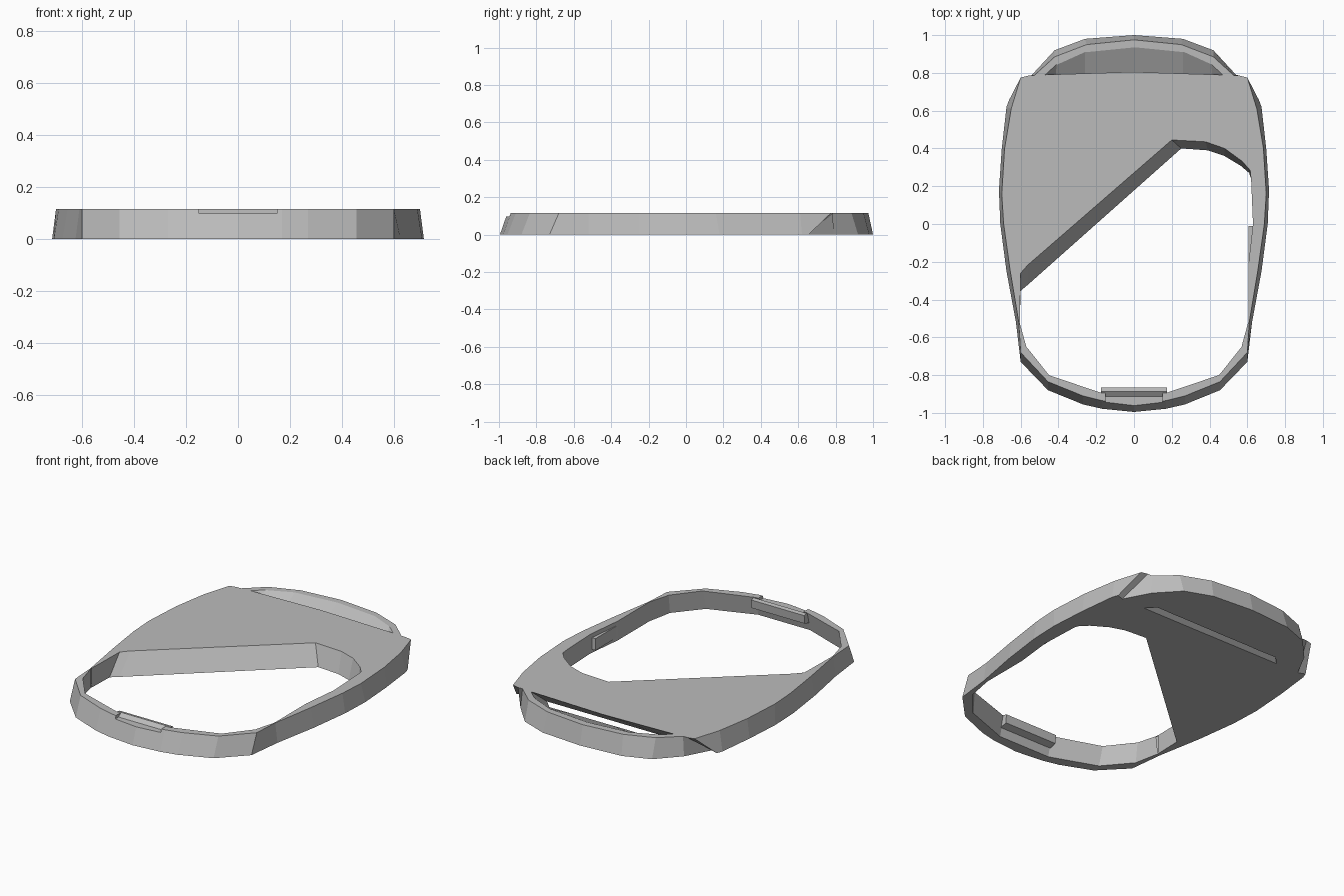
import bpy
import bmesh

HEIGHT = 0.115

default_cube = bpy.data.objects.get("Cube")
if default_cube:
    bpy.data.objects.remove(default_cube, do_unlink=True)

grey = bpy.data.materials.new("plain grey")
grey.use_nodes = True
grey.diffuse_color = (0.5, 0.5, 0.5, 1)
grey.node_tree.nodes["Principled BSDF"].inputs["Base Color"].default_value = (0.5, 0.5, 0.5, 1)


def prism(name, lower, upper):
    """Solid between two matching loops of 3D points."""
    bm = bmesh.new()
    low = [bm.verts.new(p) for p in lower]
    high = [bm.verts.new(p) for p in upper]
    bm.faces.new(low)
    bm.faces.new(high)
    count = len(low)
    for i in range(count):
        j = (i + 1) % count
        bm.faces.new((low[i], low[j], high[j], high[i]))
    bmesh.ops.recalc_face_normals(bm, faces=bm.faces)
    mesh = bpy.data.meshes.new(name)
    bm.to_mesh(mesh)
    bm.free()
    mesh.materials.append(grey)
    obj = bpy.data.objects.new(name, mesh)
    bpy.context.collection.objects.link(obj)
    return obj


def loft(name, rows, extend=0.0):
    """Rows hold top x, y and bottom x, y; extend pushes both caps outward."""
    def at(t):
        return [(bx + (tx - bx) * t, by + (ty - by) * t, HEIGHT * t)
                for tx, ty, bx, by in rows]
    return prism(name, at(-extend), at(1 + extend))


def box(name, x0, x1, y0, y1, z0, z1):
    corners = [(x0, y0), (x1, y0), (x1, y1), (x0, y1)]
    return prism(name, [(x, y, z0) for x, y in corners],
                 [(x, y, z1) for x, y in corners])


def mirrored(half):
    """Complete a loop whose first and last rows lie on the centre line."""
    return half + [(-a, b, -c, d) for a, b, c, d in reversed(half[1:-1])]


def cut(target, cutter):
    mod = target.modifiers.new(cutter.name, "BOOLEAN")
    mod.operation = "DIFFERENCE"
    mod.solver = "EXACT"
    mod.object = cutter
    cutter.hide_render = True
    cutter.hide_viewport = True
    cutter.display_type = "WIRE"


# Tapered body, with a slanting step where the rear bar meets the plate
body = loft("body", mirrored([
    (0, .975, 0, 1),
    (.25, .95, .26, .98),
    (.42, .885, .42, .92),
    (.53, .785, .54, .79),
    (.56, .785, .62, .64),
    (.6, .775, .662, .655),
    (.65, .61, .675, .62),
    (.685, .4, .7, .4),
    (.7, .16, .715, .18),
    (.69, 0, .708, 0),
    (.655, -.25, .675, -.25),
    (.61, -.52, .625, -.52),
    (.6, -.68, .6, -.73),
    (.455, -.835, .455, -.88),
    (.27, -.91, .27, -.955),
    (.17, -.935, .17, -.978),
    (0, -.955, 0, -.995),
]))

# Main opening: sloping diagonal edge, rounded corner, thin front loop
side = [(.605, -.52, .605, -.52), (.57, -.65, .575, -.67),
        (.45, -.8, .445, -.825), (.17, -.895, .17, -.925)]
opening = loft("opening_cutter", [
    (-.6, -.26, -.6, -.355),
    (-.56, -.215, -.56, -.32),
    (.2, .445, .25, .4),
    (.38, .435, .39, .39),
    (.48, .4, .48, .36),
    (.57, .335, .57, .305),
    (.615, .285, .61, .27),
    (.62, .24, .62, .24),
    (.63, 0, .63, 0),
    (.605, -.22, .605, -.22),
] + side + [(-a, b, -c, d) for a, b, c, d in reversed(side)], extend=0.1)
cut(body, opening)

# Oblique rear slot, wide above and narrow below
slot = loft("slot_cutter", [
    (-.47, .79, -.47, .64),
    (0, .805, 0, .64),
    (.47, .79, .47, .64),
    (.41, .845, .42, .69),
    (.26, .91, .26, .69),
    (0, .935, 0, .69),
    (-.26, .91, -.26, .69),
    (-.41, .845, -.42, .69),
], extend=0.04)
cut(body, slot)

# Shallow notch in the front rim
cut(body, box("rim_notch_cutter", -.15, .15, -1.1, -.85, .097, .2))

# Hooked catch behind the front notch
catch_profile = [(-.888, HEIGHT), (-.93, .085), (-.925, .045), (-.87, .06), (-.865, .11)]
prism("front_catch", [(-.175, y, z) for y, z in catch_profile],
      [(.175, y, z) for y, z in catch_profile])

# Thin ledge along the inner left edge
box("inner_ledge", .605, .64, -.21, -.01, .02, .09)
